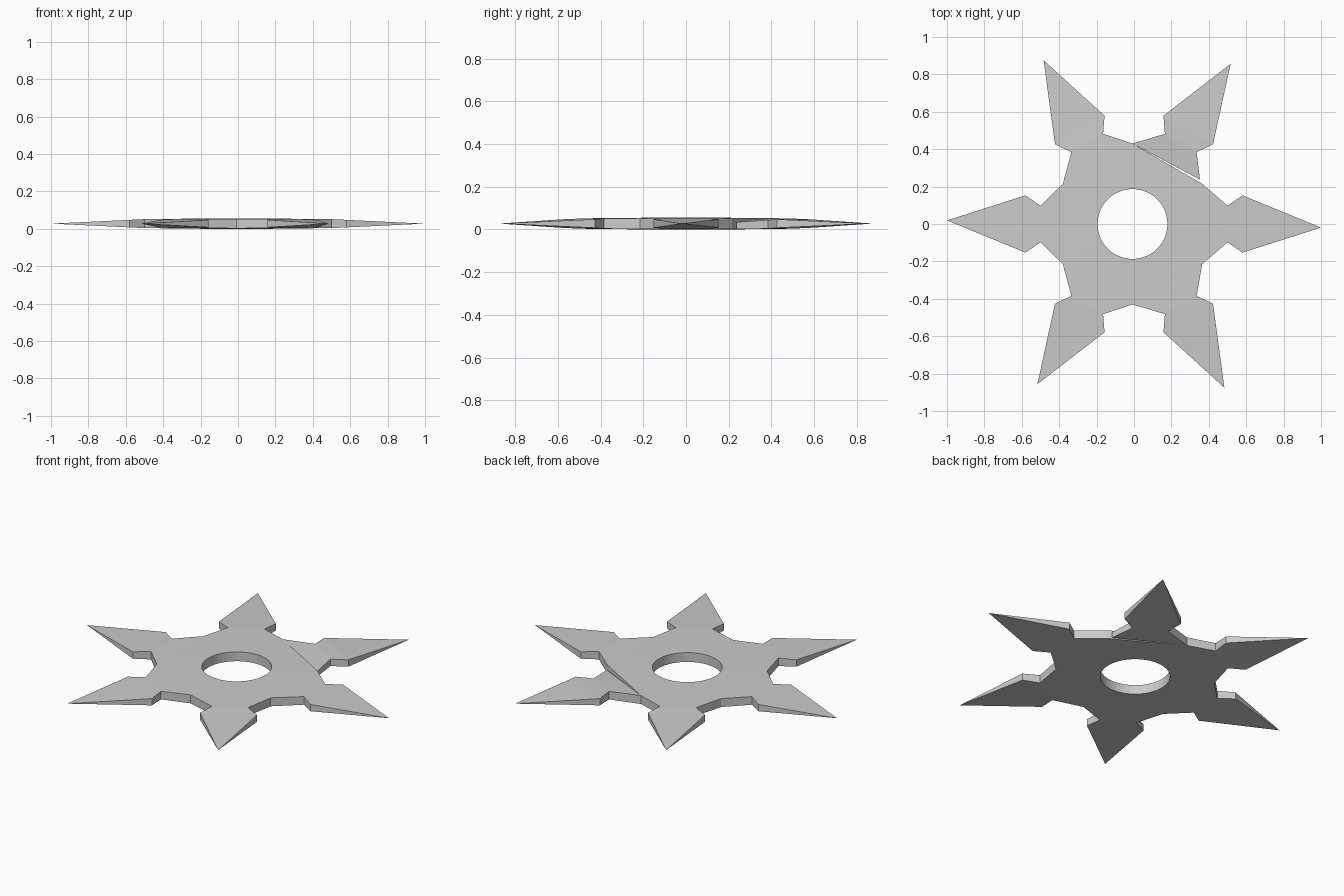
import bpy, bmesh
from math import sin, cos, pi, radians
from mathutils import Vector

if "Cube" in bpy.data.objects:
    bpy.data.objects.remove(bpy.data.objects["Cube"])

MID = 0.0275          # height of the blade's middle plane
CX = -0.008           # the hub sits slightly off centre
SEG = 8               # hole segments per blade sector


def polar(r, a):
    return Vector((r * cos(a), r * sin(a), 0))


def valley(i):
    return polar(0.43, radians(60 * i - 30)) + Vector((CX, 0, 0))


def lift(p, h):
    return Vector((p.x, p.y, MID + h))


def make(name, polys):
    bm = bmesh.new()
    for poly in polys:
        bm.faces.new([bm.verts.new(p) for p in poly])
    bmesh.ops.remove_doubles(bm, verts=bm.verts, dist=0.0002)
    bmesh.ops.recalc_face_normals(bm, faces=bm.faces)
    me = bpy.data.meshes.new(name)
    bm.to_mesh(me)
    bm.free()
    ob = bpy.data.objects.new(name, me)
    bpy.context.collection.objects.link(ob)
    return ob


# Hub: hexagonal plate with a round hole
polys = []
for i in range(6):
    a, b = valley(i), valley(i + 1)
    for k in range(SEG):
        t0, t1 = k / SEG, (k + 1) / SEG
        o0, o1 = a.lerp(b, t0), a.lerp(b, t1)
        c = Vector((CX, 0, 0))
        i0 = c + polar(0.187, radians(60 * (i + t0) - 30))
        i1 = c + polar(0.187, radians(60 * (i + t1) - 30))
        polys.append([lift(p, h) for p, h in
                      ((i0, .0275), (o0, .025), (o1, .025), (i1, .0275))])
        polys.append([lift(p, -h) for p, h in
                      ((i1, .0275), (o1, .025), (o0, .025), (i0, .0275))])
        polys.append([lift(i0, .0275), lift(i1, .0275),
                      lift(i1, -.0275), lift(i0, -.0275)])
    if i == 1:        # exposed wall behind the bent blade
        polys.append([lift(a, .025), lift(b, .025),
                      lift(b, -.025), lift(a, -.025)])
hub = make("hub", polys)

# Six barbed blades, tapering to a point
for i in range(6):
    ang = radians(60 * i)

    def rot(x, y):
        return polar(1, ang) * x + polar(1, ang + pi / 2) * y

    right, left = valley(i), valley(i + 1)
    tip = lift(polar(1.0, ang - radians(1.1)), 0)
    drop = 0
    if i == 1:        # one blade is bent down at its right root
        right += Vector((-0.012, 0.022, 0))
        drop = 0.018
    plan = [(right, .025), (rot(.5, -.098), .024), (rot(.58, -.153), .02),
            (rot(.58, .153), .02), (rot(.5, .098), .024), (left, .025)]
    top = [lift(p, h) for p, h in plan]
    bot = [lift(p, -h) for p, h in plan]
    top[0].z -= drop
    top[1].z -= drop * 0.4
    polys = []
    for s in (top, bot):
        polys += [[s[0], s[1], s[4], s[5]], [s[1], s[2], s[3], s[4]],
                  [s[2], tip, s[3]]]
    for k in (0, 1, 3, 4):
        polys.append([top[k], top[k + 1], bot[k + 1], bot[k]])
    polys += [[top[2], bot[2], tip], [top[3], tip, bot[3]]]
    if i == 1:
        polys.append([top[0], top[5], bot[5], bot[0]])
    make(f"blade_{i + 1}", polys)
